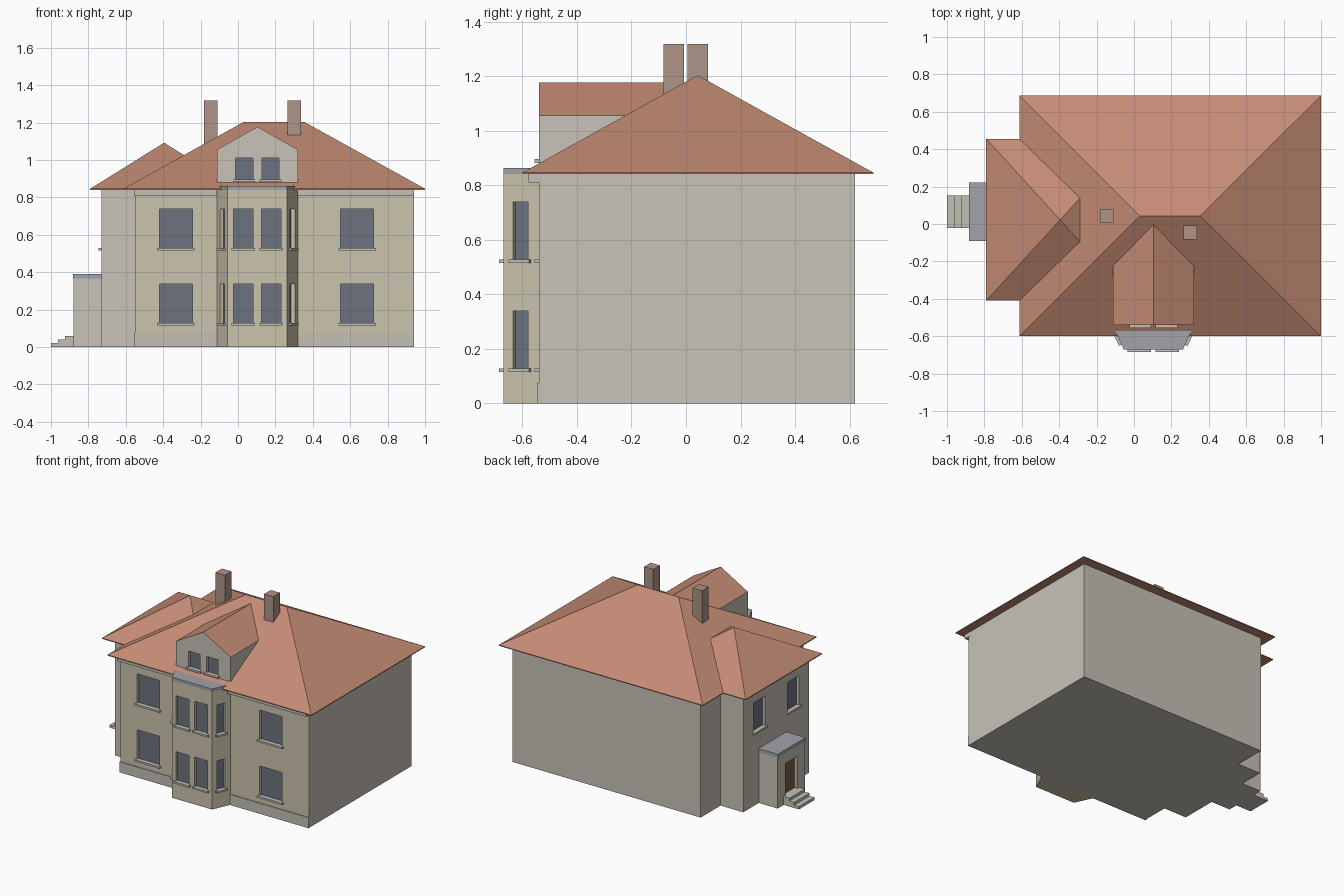
import bpy, bmesh
from math import atan2, pi
from mathutils import Matrix, Vector

if "Cube" in bpy.data.objects:
    bpy.data.objects.remove(bpy.data.objects["Cube"])


def material(name, rgb):
    m = bpy.data.materials.new(name)
    m.diffuse_color = (*rgb, 1)
    m.use_nodes = True
    m.node_tree.nodes["Principled BSDF"].inputs["Base Color"].default_value = m.diffuse_color
    return m


WALL = material("wall_grey_beige", (.58, .54, .48))
CREAM = material("cream_plaster", (.60, .55, .42))
ROOF = material("roof_tile", (.55, .26, .175))
GLASS = material("window_glass", (.15, .17, .21))
LEAD = material("lead_sheet", (.36, .37, .40))
BRICK = material("chimney_brick", (.42, .30, .24))
TRIM = material("stone_trim", (.55, .53, .47))
DOOR = material("door_wood", (.20, .11, .05))


def finish(name, bm, *mats):
    bmesh.ops.recalc_face_normals(bm, faces=bm.faces)
    me = bpy.data.meshes.new(name)
    bm.to_mesh(me)
    bm.free()
    for m in mats:
        me.materials.append(m)
    ob = bpy.data.objects.new(name, me)
    bpy.context.collection.objects.link(ob)
    return ob


def box(name, x, y, z, mat, place=None):
    bm = bmesh.new()
    mid = [(a + b) / 2 for a, b in (x, y, z)]
    size = [b - a for a, b in (x, y, z)]
    m = Matrix.Translation(mid) @ Matrix.Diagonal((*size, 1))
    bmesh.ops.create_cube(bm, size=1, matrix=(place or Matrix()) @ m)
    return finish(name, bm, mat)


def prism(name, points, offset, *mats):
    bm = bmesh.new()
    f = bm.faces.new([bm.verts.new(p) for p in points])
    ext = bmesh.ops.extrude_face_region(bm, geom=[f], use_keep_orig=True)
    bmesh.ops.translate(bm, vec=offset,
                        verts=[v for v in ext["geom"] if isinstance(v, bmesh.types.BMVert)])
    return finish(name, bm, *mats)


def hip_roof(name, x, y, z, ridge_x, ridge_y, ridge_z, rim=.006):
    """Rectangular eaves with a thin rim, rising to a ridge (or a point)."""
    bm = bmesh.new()
    corners = [(x[0], y[0]), (x[1], y[0]), (x[1], y[1]), (x[0], y[1])]
    low = [bm.verts.new((*c, z)) for c in corners]
    eave = [bm.verts.new((*c, z + rim)) for c in corners]
    a, b = [bm.verts.new((rx, ridge_y, ridge_z)) for rx in ridge_x]
    bm.faces.new(low)
    for i in range(4):
        j = (i + 1) % 4
        bm.faces.new((low[i], low[j], eave[j], eave[i]))
    e = eave
    for f in ((e[0], e[1], b, a), (e[1], e[2], b), (e[2], e[3], a, b), (e[3], e[0], a)):
        bm.faces.new(f)
    bmesh.ops.remove_doubles(bm, verts=bm.verts, dist=1e-4)
    return finish(name, bm, ROOF)


cuts = []


def opening(name, wall, at, normal, width, z, mat=GLASS, sill=True, depth=.025):
    """Recess cut into a wall, with a pane at its back and a sill below."""
    turn = atan2(normal[1], normal[0]) + pi / 2      # local -y points outwards
    place = Matrix.Translation((*at, 0)) @ Matrix.Rotation(turn, 4, 'Z')
    h = width / 2
    cuts.append((wall, box(name + "_cutter", (-h, h), (-.03, depth), z, None, place)))
    box(name, (-h, h), (depth - .004, depth + .004), z, mat, place)
    if sill:
        s = h + .012
        box(name + "_sill", (-s, s), (-.015, .01), (z[0] - .01, z[0] + .003), TRIM, place)


# Body, wing and porch
E = .84
body = box("main_house", (-.55, .94), (-.54, .62), (0, E), WALL)
wing = box("side_wing", (-.73, -.5), (-.35, .395), (0, E), WALL)
porch = box("porch", (-.88, -.72), (-.09, .22), (0, .365), WALL)
box("porch_roof", (-.883, -.73), (-.092, .222), (.365, .39), LEAD)

# Bay with slanted sides
plan = [(-.113, -.53), (-.113, -.545), (-.055, -.67), (.262, -.67), (.32, -.545), (.32, -.53)]
bay = prism("bay", [(x, y, 0) for x, y in plan], (0, 0, E), CREAM)
prism("bay_roof", [(x, y, E) for x, y in plan], (0, 0, .022), LEAD)

# Gabled dormer, its sloping faces tiled
dormer = prism("dormer", [(-.112, -.54, .86), (.32, -.54, .86), (.32, -.54, 1.055),
                          (.104, -.54, 1.177), (-.112, -.54, 1.055)], (0, .542, 0), WALL, ROOF)

# Windows on two storeys
STOREYS = {"lower": (.125, .338), "upper": (.525, .738)}
for level, z in STOREYS.items():
    for side, x in (("left", -.332), ("right", .637)):
        opening(f"{level}_{side}_window", body, (x, -.54), (0, -1), .177, z)
    for i, x in enumerate((.028, .178)):
        opening(f"{level}_bay_window_{i}", bay, (x, -.67), (0, -1), .103, z)
    for side, x, s in (("left", -.084, -1), ("right", .291, 1)):
        opening(f"{level}_bay_{side}_window", bay, (x, -.6075), (s * .125, -.058), .06, z)
for i, y in enumerate((-.17, .215)):
    opening(f"wing_window_{i}", wing, (-.73, y), (-1, 0), .13, STOREYS["upper"])
for i, x in enumerate((.033, .174)):
    opening(f"dormer_window_{i}", dormer, (x, -.54), (0, -1), .092, (.892, 1.01))
opening("front_door", porch, (-.88, .065), (-1, 0), .13, (.06, .29), DOOR, sill=False)

# Apply the recesses and drop the cutters
for wall, cutter in cuts:
    cutter.hide_render = True
    mod = wall.modifiers.new("recess", 'BOOLEAN')
    mod.operation, mod.solver, mod.object = 'DIFFERENCE', 'EXACT', cutter
bpy.context.view_layer.update()
deps = bpy.context.evaluated_depsgraph_get()
for wall in {w for w, _ in cuts}:
    mesh = bpy.data.meshes.new_from_object(wall.evaluated_get(deps))
    wall.modifiers.clear()
    wall.data = mesh
for _, cutter in cuts:
    bpy.data.objects.remove(cutter)

# Cream front face and tiled dormer slopes
for ob, direction, mats in ((body, Vector((0, -1, 0)), (WALL, CREAM)),
                            (dormer, Vector((0, 0, 1)), (WALL, ROOF))):
    ob.data.materials.clear()
    for m in mats:
        ob.data.materials.append(m)
    for p in ob.data.polygons:
        on_slope = ob is body or p.center.z > 1.06
        p.material_index = int(p.normal.dot(direction) > .5 and on_slope)

# Plinth and cornice along the front, either side of the bay
for side, x in (("left", (-.555, -.112)), ("right", (.319, .942))):
    box(f"{side}_plinth", x, (-.546, -.53), (0, .075), TRIM)
    box(f"{side}_cornice", x, (-.577, -.53), (.81, E), TRIM)

# Roofs
hip_roof("main_roof", (-.613, 1), (-.6, .687), E, (.03, .355), .043, 1.203)
hip_roof("wing_roof", (-.79, 0), (-.41, .455), E, (-.395, -.395), .022, 1.092)

# Chimneys
box("back_chimney", (-.183, -.109), (.006, .08), (1.0, 1.318), BRICK)
box("front_chimney", (.265, .337), (-.082, -.008), (1.0, 1.318), BRICK)

# Entrance steps
for i, x in enumerate((-1, -.962, -.925)):
    box(f"step_{i}", (x, -.88), (-.022, .152), (.02 * i, .02 * (i + 1)), TRIM)
